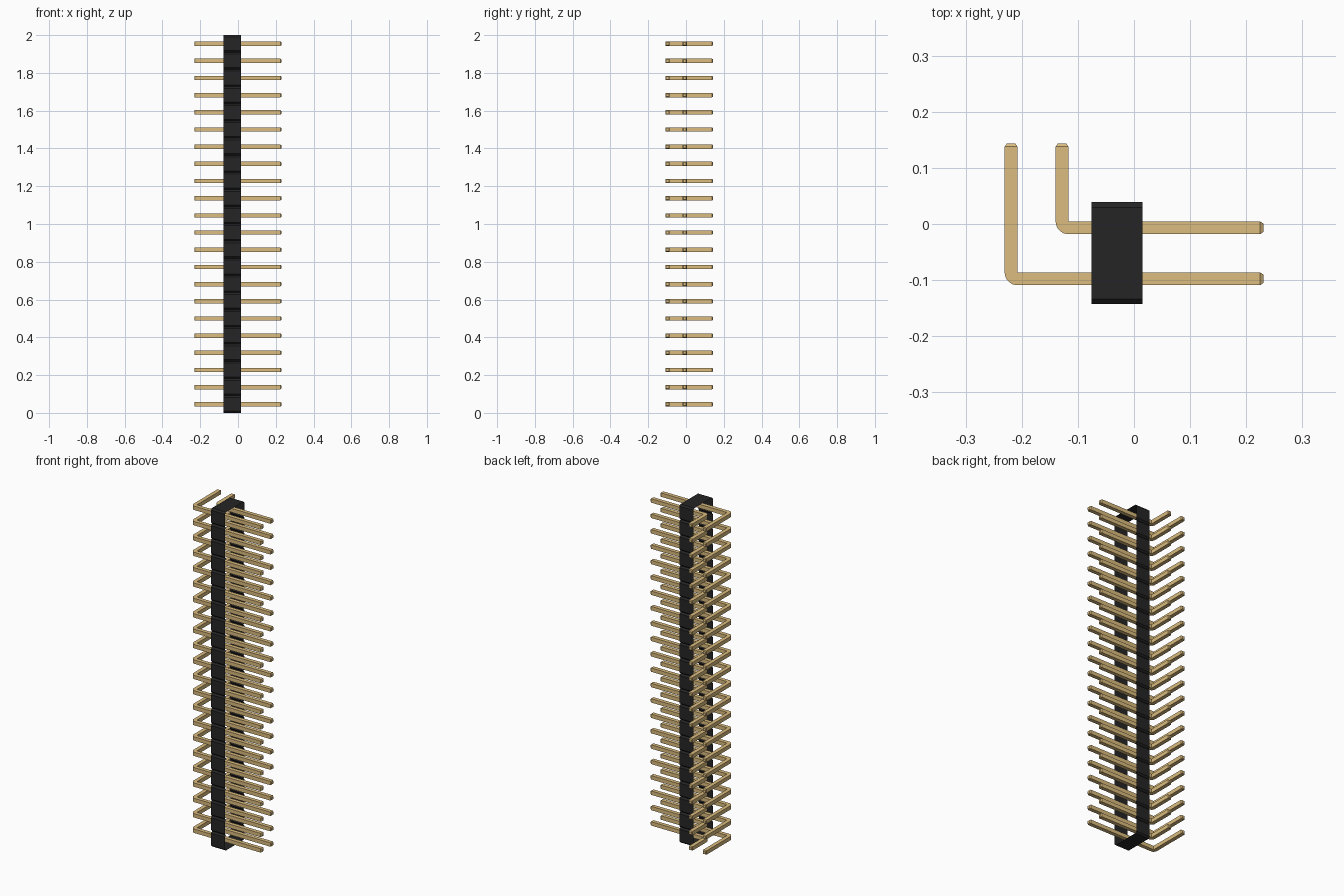
import bpy, bmesh, math

cube = bpy.data.objects.get("Cube")
if cube:
    bpy.data.objects.remove(cube, do_unlink=True)

COUNT = 22                      # pins per row
PITCH = 2.0 / COUNT             # spacing of pins and rows
PIN = 0.0229                    # pin thickness
HALF = PIN / 2
TIP_LEN, TIP_INSET = 0.0057, 0.004
BODY_X = (-0.0755, 0.0152)      # housing extent in x
BODY_Y = (-0.143, 0.0388)       # housing extent in y
PIN_X_END, PIN_Y_END = 0.2305, 0.1435
# y of the straight part and x of the bent part, for each row
ROWS = {"front": (-0.0976, -0.2191), "back": (-0.0067, -0.1282)}


def material(name, rgb):
    m = bpy.data.materials.new(name)
    m.use_nodes = True
    m.diffuse_color = (*rgb, 1)
    m.node_tree.nodes["Principled BSDF"].inputs["Base Color"].default_value = (*rgb, 1)
    return m


def finish(bm, name, mat):
    mesh = bpy.data.meshes.new(name)
    bm.to_mesh(mesh)
    bm.free()
    mesh.materials.append(mat)
    return mesh


def add(name, mesh, z=0):
    ob = bpy.data.objects.new(name, mesh)
    bpy.context.collection.objects.link(ob)
    ob.location.z = z
    return ob


black = material("black plastic", (0.0194, 0.0185, 0.0185))
gold = material("gold", (0.708, 0.504, 0.211))


# Housing: a notched sleeve, open towards both x sides
def housing_mesh():
    c = PITCH / 10              # chamfer of every notch
    y0, y1 = BODY_Y
    front, back = [], []
    for i in range(COUNT):
        z0, z1 = i * PITCH, (i + 1) * PITCH
        for inset, z in ((c, z0), (0, z0 + c), (0, z1 - c)):
            front.append((y0 + inset, z))
            back.append((y1 - inset, z))
    front.append((y0 + c, 2.0))
    back.append((y1 - c, 2.0))
    outline = back + front[::-1]
    bm = bmesh.new()
    left, right = ([bm.verts.new((x, y, z)) for y, z in outline] for x in BODY_X)
    n = len(outline)
    for i in range(n):
        j = (i + 1) % n
        bm.faces.new((left[i], right[i], right[j], left[j]))
    bmesh.ops.recalc_face_normals(bm, faces=bm.faces)
    # normals must point away from the middle of the sleeve
    top = max(bm.faces, key=lambda f: f.calc_center_median().z)
    if top.normal.z < 0:
        bmesh.ops.reverse_faces(bm, faces=bm.faces)
    return finish(bm, "housing", black)


# Right-angle pin: extruded bent outline with a rounded outer corner and tapered tips
def pin_mesh(name, y, x):
    xe, ye = PIN_X_END - TIP_LEN, PIN_Y_END - TIP_LEN
    ix, iy = x + HALF, y + HALF             # inner corner, centre of the bend
    outline = [(xe, y - HALF), (xe, iy), (ix, iy), (ix, ye), (x - HALF, ye)]
    for k in range(9):
        a = math.pi + k * math.pi / 16
        outline.append((ix + PIN * math.cos(a), iy + PIN * math.sin(a)))
    bm = bmesh.new()
    base = bm.faces.new([bm.verts.new((px, py, -HALF)) for px, py in outline])
    ext = bmesh.ops.extrude_face_region(bm, geom=[base])
    bmesh.ops.translate(bm, vec=(0, 0, PIN),
                        verts=[v for v in ext["geom"] if isinstance(v, bmesh.types.BMVert)])
    bmesh.ops.recalc_face_normals(bm, faces=bm.faces)
    bm.normal_update()
    ends = [f for f in bm.faces
            if all(abs(v.co.x - xe) < 1e-5 for v in f.verts)
            or all(abs(v.co.y - ye) < 1e-5 for v in f.verts)]
    for f in ends:
        bmesh.ops.inset_region(bm, faces=[f], thickness=TIP_INSET, depth=TIP_LEN,
                               use_boundary=True, use_even_offset=True)
    return finish(bm, name, gold)


add("housing", housing_mesh())

for row, (y, x) in ROWS.items():
    mesh = pin_mesh(row + "_pin", y, x)
    for i in range(COUNT):
        ob = add(f"{row}_pin_{i + 1}", mesh, (i + 0.5) * PITCH)
    # smooth the bend, shared by the whole row
    bpy.ops.object.select_all(action="DESELECT")
    ob.select_set(True)
    bpy.context.view_layer.objects.active = ob
    bpy.ops.object.shade_smooth_by_angle(angle=math.radians(30))
